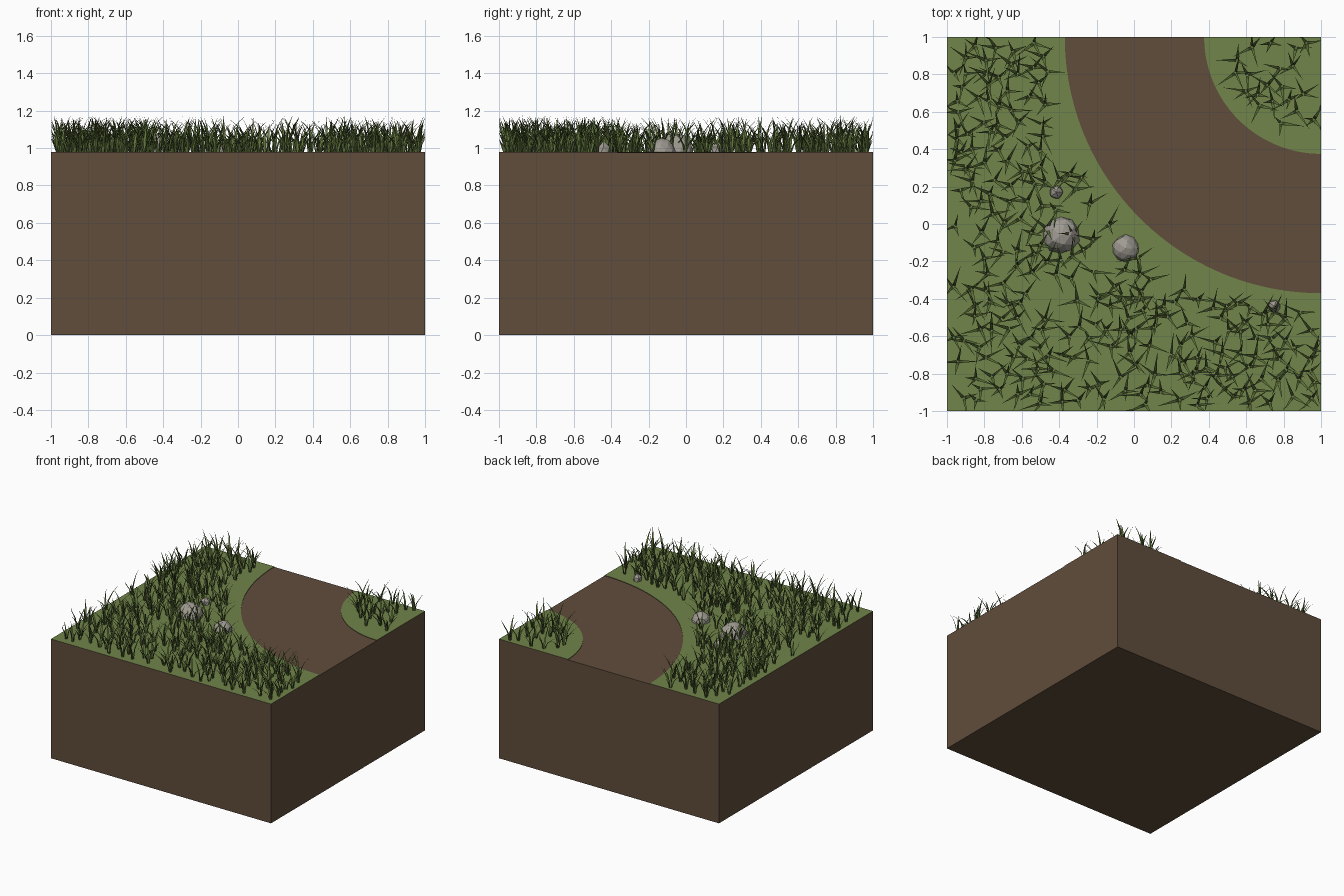
import bpy, bmesh, math, random
from mathutils import Vector

if "Cube" in bpy.data.objects:
    bpy.data.objects.remove(bpy.data.objects["Cube"])

random.seed(7)
TOP = 0.98             # turf height
PATH = 0.976           # path height, slightly sunk
R_IN, R_OUT = 0.625, 1.37  # path radii around the corner (1, 1)


def material(name, rgb):
    m = bpy.data.materials.new(name)
    m.diffuse_color = (*rgb, 1)
    m.use_nodes = True
    m.node_tree.nodes["Principled BSDF"].inputs["Base Color"].default_value = m.diffuse_color
    return m


SOIL = material("soil brown", (0.117, 0.074, 0.045))
TURF = material("turf green", (0.165, 0.235, 0.067))
BLADE = material("blade green", (0.112, 0.168, 0.042))
STONE = material("stone grey", (0.35, 0.33, 0.29))


def make_object(name, bm, *mats):
    mesh = bpy.data.meshes.new(name)
    bm.to_mesh(mesh)
    bm.free()
    for m in mats:
        mesh.materials.append(m)
    ob = bpy.data.objects.new(name, mesh)
    bpy.context.collection.objects.link(ob)
    return ob


# Ground block: the top is split into turf, sunken curved path and corner turf
def ground_block():
    bm = bmesh.new()
    n = 48

    def arc(r, z):  # from the back edge round to the right edge
        return [bm.verts.new((1 - r * math.cos(a), 1 - r * math.sin(a), z))
                for a in (math.pi / 2 * i / n for i in range(n + 1))]

    inner, outer = arc(R_IN, TOP), arc(R_OUT, TOP)
    p_in, p_out = arc(R_IN, PATH), arc(R_OUT, PATH)
    bl, fl, fr, br = [bm.verts.new((x, y, TOP)) for x, y in
                      ((-1, 1), (-1, -1), (1, -1), (1, 1))]
    BL, FL, FR, BR = [bm.verts.new((x, y, 0)) for x, y in
                      ((-1, 1), (-1, -1), (1, -1), (1, 1))]
    mid = n // 2
    turf = [bm.faces.new([bl, fl] + outer[mid::-1]),
            bm.faces.new([fl, fr] + outer[n:mid - 1:-1]),
            bm.faces.new(inner + [br])]
    for f in turf:
        f.material_index = 1
    # path and the low steps on either side of it
    for i in range(n):
        for a, b in ((outer, p_out), (p_out, p_in), (p_in, inner)):
            bm.faces.new((a[i], a[i + 1], b[i + 1], b[i]))
    # soil sides and underside
    bm.faces.new((FL, FR, fr, fl))
    bm.faces.new((BL, FL, fl, bl))
    bm.faces.new((FR, BR, br, inner[n], p_in[n], p_out[n], outer[n], fr))
    bm.faces.new((BR, BL, bl, outer[0], p_out[0], p_in[0], inner[0], br))
    bm.faces.new((BL, BR, FR, FL))
    bmesh.ops.recalc_face_normals(bm, faces=bm.faces)
    make_object("ground_block", bm, SOIL, TURF)


# x, y, radius, height above the turf
ROCKS = [(-0.39, -0.06, 0.105, 0.105), (-0.045, -0.13, 0.075, 0.07),
         (-0.415, 0.17, 0.042, 0.05), (0.75, -0.44, 0.04, 0.055)]


# Rocks: coarse, jittered icospheres half sunk in the turf
def rock(i, x, y, r, h):
    bm = bmesh.new()
    bmesh.ops.create_icosphere(bm, subdivisions=1 if r < 0.05 else 2, radius=1)
    if r > 0.05:
        bmesh.ops.dissolve_limit(bm, angle_limit=math.radians(19),
                                 verts=bm.verts, edges=bm.edges)
    for v in bm.verts:
        v.co *= random.uniform(0.9, 1.0)
        v.co = Vector((x + v.co.x * r, y + v.co.y * r, TOP + 0.005 + v.co.z * h))
    bmesh.ops.triangulate(bm, faces=bm.faces)
    make_object(f"rock_{i}", bm, STONE)


# One grass blade: a three-sided tapering spike that bends outward to a point
def blade(bm, x, y, yaw, reach, height, width):
    out = Vector((math.cos(yaw), math.sin(yaw), 0))
    side = Vector((-out.y, out.x, 0))
    base = Vector((x, y, TOP)) + out * 0.006

    def put(p):
        p.x, p.y = max(-1, min(1, p.x)), max(-1, min(1, p.y))
        return bm.verts.new(p)

    rows = []
    for t, w in ((0, 0.9), (0.35, 1.0), (0.7, 0.5)):
        c = base + out * reach * t ** 1.8 + Vector((0, 0, height * t * (1.25 - 0.25 * t)))
        half = side * width * w / 2
        rows.append([put(c - half), put(c + out * width * w * 0.3), put(c + half)])
    tip = put(base + out * reach + Vector((0, 0, height)))
    for k in range(3):
        j = (k + 1) % 3
        for a, b in zip(rows, rows[1:]):
            bm.faces.new((a[k], a[j], b[j], b[k]))
        bm.faces.new((rows[-1][k], rows[-1][j], tip))


def clump(bm, x, y):
    count = random.choice((3, 4, 4))
    start = random.uniform(0, math.tau)
    for k in range(count):
        yaw = start + math.tau * k / count + random.uniform(-0.6, 0.6)
        blade(bm, x, y, yaw, random.uniform(0.045, 0.125),
              random.uniform(0.085, 0.195), random.uniform(0.012, 0.018))


# Grass: clumps scattered over the given boxes, keeping off path and rocks
def grass(name, boxes):
    bm = bmesh.new()
    for x0, x1, y0, y1, count in boxes:
        spots, tries = [], 0
        while len(spots) < count and tries < 4000:
            tries += 1
            x, y = random.uniform(x0, x1), random.uniform(y0, y1)
            d = math.hypot(x - 1, y - 1)
            if 0.52 < d < 1.47:
                continue
            if any(math.hypot(x - r[0], y - r[1]) < r[2] * 0.5 for r in ROCKS):
                continue
            if any(math.hypot(x - p[0], y - p[1]) < 0.055 for p in spots):
                continue
            spots.append((x, y))
            clump(bm, x, y)
    bmesh.ops.recalc_face_normals(bm, faces=bm.faces)
    make_object(name, bm, BLADE)


ground_block()
for i, r in enumerate(ROCKS, 1):
    rock(i, *r)
grass("meadow_grass", [(-0.97, 0.0, -0.97, -0.4, 62),
                       (0.0, 0.97, -0.97, -0.4, 74),
                       (-0.97, -0.45, 0.3, 0.97, 48),
                       (-0.97, 0.4, -0.4, 0.3, 62)])
grass("corner_grass", [(0.48, 0.97, 0.48, 0.97, 20)])
